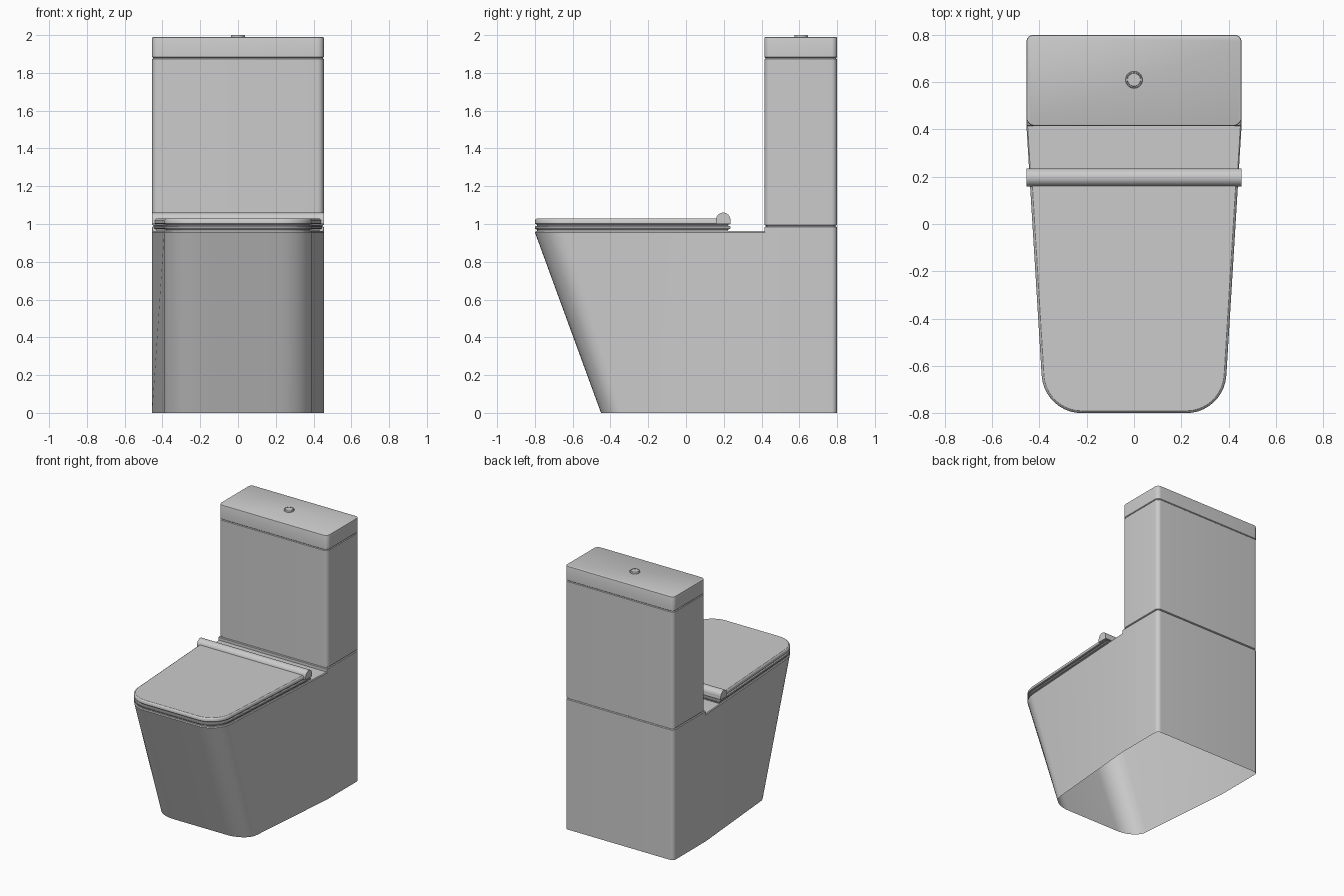
import bpy, bmesh, math
from mathutils import Vector

if "Cube" in bpy.data.objects:
    bpy.data.objects.remove(bpy.data.objects["Cube"])


def rounded(corners, seg=10):
    """Counter-clockwise outline from (x, y, radius) corners."""
    pts, n = [], len(corners)
    for i, (x, y, r) in enumerate(corners):
        p = Vector((x, y))
        if r == 0:
            pts.append(p)
            continue
        a = (Vector(corners[i - 1][:2]) - p).normalized()
        b = (Vector(corners[(i + 1) % n][:2]) - p).normalized()
        half = a.angle(b) / 2
        centre = p + (a + b).normalized() * (r / math.sin(half))
        start = p + a * (r / math.tan(half)) - centre
        sweep = math.pi - 2 * half
        for k in range(seg + 1):
            t = sweep * k / seg
            c, s = math.cos(t), math.sin(t)
            pts.append(centre + Vector((start.x * c - start.y * s, start.x * s + start.y * c)))
    return pts


def inset(pts, d):
    out, n = [], len(pts)
    for i, p in enumerate(pts):
        e1 = (p - pts[i - 1]).normalized()
        e2 = (pts[(i + 1) % n] - p).normalized()
        n1, n2 = Vector((-e1.y, e1.x)), Vector((-e2.y, e2.x))
        m = (n1 + n2).normalized()
        out.append(p + m * (d / max(m.dot(n1), 0.3)))
    return out


def loft(name, rings, bottom=True, top=True):
    """Skin a stack of rings of 3D points."""
    bm = bmesh.new()
    rows = [[bm.verts.new(p) for p in ring] for ring in rings]
    n = len(rows[0])
    for lo, hi in zip(rows, rows[1:]):
        for i in range(n):
            j = (i + 1) % n
            bm.faces.new((lo[i], lo[j], hi[j], hi[i]))
    if bottom:
        bm.faces.new(rows[0][::-1])
    if top:
        bm.faces.new(rows[-1])
    me = bpy.data.meshes.new(name)
    bm.to_mesh(me)
    bm.free()
    ob = bpy.data.objects.new(name, me)
    bpy.context.collection.objects.link(ob)
    bpy.ops.object.select_all(action='DESELECT')
    ob.select_set(True)
    bpy.context.view_layer.objects.active = ob
    bpy.ops.object.shade_smooth_by_angle(angle=math.radians(30))
    return ob


def stack(name, outline, levels, **caps):
    """levels: (z, inset) pairs."""
    return loft(name, [[(p.x, p.y, z) for p in inset(outline, d)] for z, d in levels], **caps)


W, BACK, BEND, FRONT = 0.455, 0.80, 0.415, -0.80


def width_at(y):
    return W - (BEND - y) * 0.061


# Pedestal: open underneath, front pulled back towards the floor
FW = width_at(FRONT)
plan = rounded([(-FW, FRONT, 0.17), (FW, FRONT, 0.17), (W, BEND, 0),
                (W, BACK, 0.03), (-W, BACK, 0.03), (-W, BEND, 0)])
k = (BEND + 0.45) / (BEND - FRONT)
foot = [(p.x, BEND + (p.y - BEND) * k if p.y < BEND else p.y, 0) for p in plan]
rim = inset(plan, 0.005)
loft("pedestal", [foot, [(p.x, p.y, 0.956) for p in plan],
                  [(p.x, p.y, 0.962) for p in rim]], bottom=False)

# Raised shelf under the tank, the tank and its lid
box = rounded([(-W, BEND, 0.035), (W, BEND, 0.035), (W, BACK, 0.03), (-W, BACK, 0.03)])
shelf = rounded([(-W, BEND, 0.004), (W, BEND, 0.004), (W, BACK, 0.03), (-W, BACK, 0.03)])
stack("tank_shelf", shelf, [(0.95, 0), (0.983, 0), (0.988, 0.005)])
stack("tank", box, [(0.986, 0.008), (0.991, 0.008), (0.995, 0.001), (1.874, 0.001),
                    (1.878, 0.006), (1.882, 0.006)])
stack("tank_lid", box, [(1.880, 0.004), (1.884, 0), (1.982, 0), (1.988, 0.002), (1.990, 0.006)])

# Seat ring and cover, with shadow gaps between
HB = 0.235
HW = width_at(HB)
seat_plan = rounded([(-FW, FRONT, 0.17), (FW, FRONT, 0.17), (HW, HB, 0), (-HW, HB, 0)])
stack("seat", seat_plan, [(0.960, 0.012), (0.971, 0.012), (0.973, 0.003), (0.977, 0),
                          (0.985, 0), (0.989, 0.003), (0.991, 0.012), (0.999, 0.012)])
stack("seat_cover", seat_plan, [(0.998, 0.010), (0.999, 0.003), (1.003, 0), (1.018, 0),
                                (1.025, 0.004), (1.029, 0.010)])

# Hinge bar: round-topped profile running across the full width
R, HY, HZ = 0.038, 0.197, 1.022
profile = [(HY - R, 1.0), (HY + R, 1.0)]
profile += [(HY + R * math.cos(math.pi * i / 20), HZ + R * math.sin(math.pi * i / 20))
            for i in range(21)]
loft("hinge_bar", [[(x, y, z) for y, z in profile] for x in (-W, W)])

# Flush button: collar with a groove around the centre disc
ring = [Vector((math.cos(2 * math.pi * i / 40), math.sin(2 * math.pi * i / 40))) for i in range(40)]
loft("flush_button", [[(p.x * r, 0.61 + p.y * r, z) for p in ring] for r, z in
                      [(0.036, 1.988), (0.036, 1.997), (0.034, 2.0), (0.030, 2.0),
                       (0.029, 1.995), (0.028, 1.995), (0.027, 2.0)]], bottom=False)
